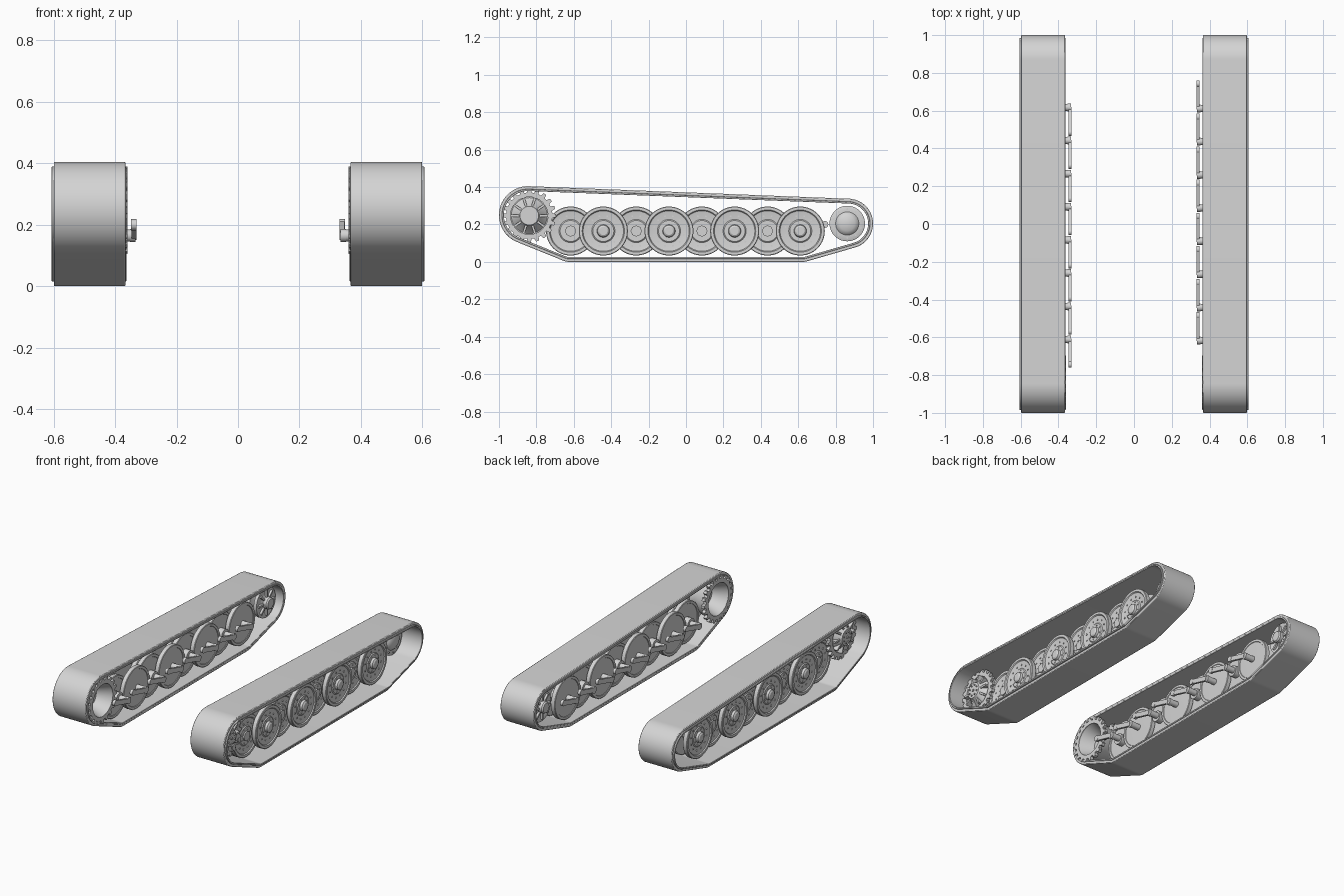
import bpy, bmesh, math
from mathutils import Vector, Matrix
from mathutils.geometry import convex_hull_2d

if "Cube" in bpy.data.objects:
    bpy.data.objects.remove(bpy.data.objects["Cube"], do_unlink=True)

steel = bpy.data.materials.new("plain_grey")
steel.use_nodes = True
GREY = (0.66, 0.66, 0.66, 1)
steel.diffuse_color = GREY
steel.node_tree.nodes["Principled BSDF"].inputs["Base Color"].default_value = GREY


def finish(name, bm, turned=False, bevel=0):
    """Make the left part and its mirrored (or half-turned) right twin."""
    bmesh.ops.remove_doubles(bm, verts=bm.verts, dist=1e-5)
    bmesh.ops.recalc_face_normals(bm, faces=bm.faces)
    for side in ("left", "right"):
        if side == "right":
            if turned:
                bm.transform(Matrix.Rotation(math.pi, 4, "Z"))
            else:
                bm.transform(Matrix.Scale(-1, 4, Vector((1, 0, 0))))
                bmesh.ops.reverse_faces(bm, faces=bm.faces)
        mesh = bpy.data.meshes.new(f"{side}_{name}")
        bm.to_mesh(mesh)
        mesh.materials.append(steel)
        mesh.polygons.foreach_set("use_smooth", [True] * len(mesh.polygons))
        mesh.set_sharp_from_angle(angle=math.radians(32))
        ob = bpy.data.objects.new(mesh.name, mesh)
        bpy.context.collection.objects.link(ob)
        if bevel:
            mod = ob.modifiers.new("Bevel", "BEVEL")
            mod.width, mod.segments, mod.limit_method = bevel, 2, "ANGLE"
            mod.angle_limit = math.radians(50)
    bm.free()


def lathe(bm, profile, y, z, n=56):
    """Spin (radius, x) points round an axle parallel to x."""
    rings = []
    for r, x in profile:
        if r == 0:
            rings.append([bm.verts.new((x, y, z))] * n)
        else:
            rings.append([bm.verts.new((x, y + r * math.cos(a), z + r * math.sin(a)))
                          for a in (math.tau * i / n for i in range(n))])
    for a, b in zip(rings, rings[1:]):
        for i in range(n):
            j = (i + 1) % n
            quad = list(dict.fromkeys((a[i], a[j], b[j], b[i])))
            if len(quad) > 2:
                bm.faces.new(quad)


def rod(bm, y, z, r, x0, x1, n=20):
    lathe(bm, [(0, x0), (r, x0), (r, x1), (0, x1)], y, z, n)


def bolts(bm, y, z, ring, r, x0, x1, count):
    for i in range(count):
        a = math.tau * (i + 0.5) / count
        rod(bm, y + ring * math.cos(a), z + ring * math.sin(a), r, x0, x1, 8)


def prism(bm, points, x0, x1):
    """Extrude a (y, z) outline along x."""
    ends = [[bm.verts.new((x, y, z)) for y, z in points] for x in (x0, x1)]
    for end in ends:
        bm.faces.new(end)
    for i in range(len(points)):
        j = (i + 1) % len(points)
        bm.faces.new((ends[0][i], ends[0][j], ends[1][j], ends[1][i]))


def spokes(bm, y, z, count, r0, r1, half, x0, x1):
    for i in range(count):
        a = math.tau * i / count
        u, v = Vector((math.cos(a), math.sin(a))), Vector((-math.sin(a), math.cos(a)))
        c = Vector((y, z))
        prism(bm, [c + u * r0 + v * half, c + u * r0 - v * half,
                   c + u * r1 - v * half, c + u * r1 + v * half], x0, x1)


# Track belt: taut loop round four circles, as a tread and a wider inner band
CORNERS = [(-0.845, 0.25, 0.155), (0.867, 0.205, 0.133), (-0.625, 0.08, 0.08), (0.625, 0.08, 0.08)]
samples = [(Vector((cy, cz)), r, Vector((math.cos(a), math.sin(a))))
           for cy, cz, r in CORNERS for a in (math.tau * i / 72 for i in range(72))]
loop = [samples[i] for i in convex_hull_2d([c + r * d for c, r, d in samples])]


def belt(name, depth0, depth1, x0, x1, bevel):
    bm = bmesh.new()
    rows = []
    for c, r, d in loop:
        p, q = c + (r - depth0) * d, c + (r - depth1) * d
        rows.append([bm.verts.new((x, v.x, v.y)) for x, v in ((x0, p), (x1, p), (x1, q), (x0, q))])
    for a, b in zip(rows, rows[1:] + rows[:1]):
        for k in range(4):
            bm.faces.new((a[k], a[(k + 1) % 4], b[(k + 1) % 4], b[k]))
    finish(name, bm, bevel=bevel)


belt("track_tread", 0, 0.018, 0.366, 0.599, 0.004)
belt("track_inner_band", 0.016, 0.026, 0.363, 0.607, 0.002)

# Road wheels: wide pairs alternate with narrow pairs set between them
AXLE_Z = 0.165
WIDE = [-0.442 + 0.351 * i for i in range(4)]
NARROW = [-0.617 + 0.351 * i for i in range(4)]
FACE = [(0, 0.014), (0.022, 0.014), (0.031, 0.008), (0.034, -0.006), (0.056, -0.006),
        (0.062, -0.011), (0.098, -0.008), (0.108, -0.006), (0.113, 0), (0.128, 0),
        (0.131, -0.003), (0.131, -0.027), (0.127, -0.031), (0, -0.031)]
LOW_FACE = [(0, -0.006)] + FACE[4:]
DISC = [(0, 0.002), (0.04, 0.002), (0.112, 0.003), (0.114, 0), (0.128, 0),
        (0.131, 0.003), (0.131, 0.027), (0.127, 0.03), (0, 0.03)]


def shift(profile, dx):
    return [(r, x + dx) for r, x in profile]


for i, y in enumerate(WIDE):
    bm = bmesh.new()
    lathe(bm, shift(FACE, 0.526), y, AXLE_Z)
    bolts(bm, y, AXLE_Z, 0.045, 0.004, 0.515, 0.524, 8)
    bolts(bm, y, AXLE_Z, 0.082, 0.005, 0.51, 0.521, 12)
    lathe(bm, shift(DISC, 0.398), y, AXLE_Z)
    rod(bm, y, AXLE_Z, 0.035, 0.42, 0.5)
    finish(f"wide_road_wheel_{i + 1}", bm)

for i, y in enumerate(NARROW):
    bm = bmesh.new()
    lathe(bm, shift(LOW_FACE, 0.493), y, AXLE_Z)
    rod(bm, y, AXLE_Z, 0.03, 0.485, 0.496, 8)
    bolts(bm, y, AXLE_Z, 0.043, 0.004, 0.482, 0.491, 8)
    bolts(bm, y, AXLE_Z, 0.082, 0.005, 0.477, 0.488, 12)
    lathe(bm, shift(DISC, 0.43), y, AXLE_Z)
    rod(bm, y, AXLE_Z, 0.035, 0.395, 0.47)
    finish(f"narrow_road_wheel_{i + 1}", bm)

# Swing arms: trailing on one side, leading on the other
bm = bmesh.new()
REACH = Vector((0.132, 0.035))
for y in WIDE + NARROW:
    hub = Vector((y, AXLE_Z))
    tip = hub + REACH
    half = Vector((-0.0035, 0.014))
    rod(bm, *hub, 0.019, 0.334, 0.44)
    rod(bm, *hub, 0.021, 0.334, 0.352)
    rod(bm, *tip, 0.018, 0.33, 0.348)
    prism(bm, [hub - half, tip - half, tip + half, hub + half], 0.331, 0.346)
finish("swing_arms", bm, turned=True)

# Drive sprocket: two toothed rings, a hollow inner cone and a ribbed outer hub
SY, SZ, TEETH = -0.838, 0.247, 20
bm = bmesh.new()
for x0, x1 in ((0.359, 0.381), (0.49, 0.51)):
    lathe(bm, [(0.1, x0), (0.124, x0), (0.124, x1), (0.1, x1), (0.1, x0)], SY, SZ)
    for i in range(TEETH):
        pts = [Vector((SY + r * math.cos(a), SZ + r * math.sin(a)))
               for r, da in ((0.12, -0.11), (0.143, -0.06), (0.143, 0.06), (0.12, 0.11))
               for a in [math.tau * i / TEETH + da]]
        prism(bm, pts, x0, x1)
lathe(bm, [(0, 0.45), (0.065, 0.45), (0.102, 0.361), (0.114, 0.361), (0.114, 0.42),
           (0.1, 0.46), (0.103, 0.49), (0.096, 0.49), (0.056, 0.528), (0.05, 0.54),
           (0, 0.54)], SY, SZ)
spokes(bm, SY, SZ, 10, 0.045, 0.1, 0.006, 0.48, 0.53)
bolts(bm, SY, SZ, 0.034, 0.005, 0.535, 0.546, 8)
rod(bm, SY, SZ, 0.008, 0.535, 0.546, 8)
finish("drive_sprocket", bm)

# Idler: twin rims on a spool with rim bolts, a domed cap and an inner stub axle
IY, IZ = 0.862, 0.205
bm = bmesh.new()
lathe(bm, [(0, 0.372), (0.03, 0.374), (0.036, 0.382), (0.036, 0.405), (0.05, 0.412),
           (0.07, 0.412), (0.078, 0.408), (0.095, 0.408), (0.095, 0.428), (0.07, 0.432),
           (0.05, 0.442), (0.07, 0.452), (0.095, 0.457), (0.095, 0.477), (0.09, 0.48),
           (0.062, 0.48), (0.055, 0.488), (0.04, 0.498), (0, 0.502)], IY, IZ)
bolts(bm, IY, IZ, 0.077, 0.005, 0.475, 0.487, 10)
spokes(bm, IY, IZ, 8, 0.03, 0.08, 0.006, 0.398, 0.415)
finish("idler_wheel", bm)
